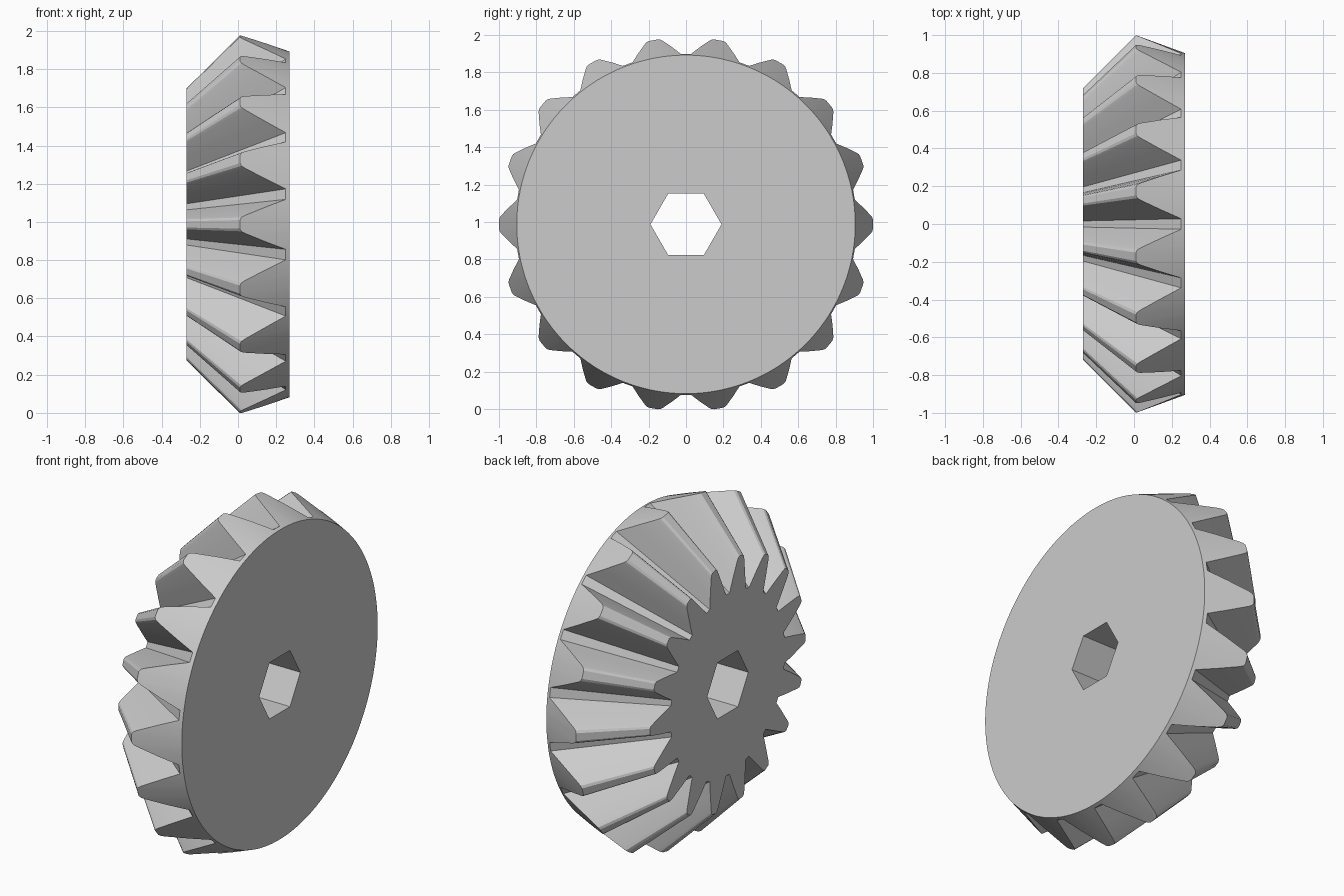
import bpy, bmesh
from math import radians, sin, cos, pi

cube = bpy.data.objects.get("Cube")
if cube:
    bpy.data.objects.remove(cube, do_unlink=True)

TEETH = 18
AXIS_Z = 0.987
APEX_X = -0.99          # all tooth lines converge here
SMALL_X, BACK_X = -0.27, 0.27
TIP_X, TIP_R = 0.01, 1.0
RIM_R = 0.905
HOLE_R = 0.19

steel = bpy.data.materials.new("light_grey_metal")
steel.use_nodes = True
grey = (0.6, 0.6, 0.6, 1)
steel.diffuse_color = grey
steel.node_tree.nodes["Principled BSDF"].inputs["Base Color"].default_value = grey

# Half tooth section: angle from tooth centre, position along the back cone
half_tooth = [(1.3, 0.01), (2.1, 0.018), (2.7, 0.036), (5.5, 0.145), (8.25, 0.25)]
tooth = [(-a, x) for a, x in reversed(half_tooth)] + half_tooth


def back_cone_radius(x):
    return TIP_R + (RIM_R - TIP_R) * (x - TIP_X) / (BACK_X - TIP_X)


bm = bmesh.new()


def vert(x, r, angle):
    return bm.verts.new((x, r * cos(angle), r * sin(angle)))


def bridge(a, b):
    n = len(a)
    for i in range(n):
        j = (i + 1) % n
        bm.faces.new((a[i], a[j], b[j], b[i]))


def ring_edges(ring):
    return [bm.edges.get((v, ring[i - 1])) for i, v in enumerate(ring)]


# Rings: small toothed end, large toothed end, round back rim
small, large, rim = [], [], []
for k in range(TEETH):
    for a, x in tooth:
        angle = radians(360 / TEETH * k + a)
        r = back_cone_radius(x)
        scale = (SMALL_X - APEX_X) / (x - APEX_X)
        small.append(vert(SMALL_X, r * scale, angle))
        large.append(vert(x, r, angle))
        rim.append(vert(BACK_X, RIM_R, angle))
bridge(small, large)
bridge(large, rim)

# Hexagonal shaft hole
hole_front = [vert(SMALL_X, HOLE_R, i * pi / 3) for i in range(6)]
hole_back = [vert(BACK_X, HOLE_R, i * pi / 3) for i in range(6)]
bridge(hole_front, hole_back)

# Flat end faces around the hole
for outer, inner in ((small, hole_front), (rim, hole_back)):
    bmesh.ops.triangle_fill(bm, use_beauty=True, use_dissolve=False,
                            edges=ring_edges(outer) + ring_edges(inner))
bmesh.ops.recalc_face_normals(bm, faces=bm.faces[:])

mesh = bpy.data.meshes.new("bevel_gear")
bm.to_mesh(mesh)
bm.free()
mesh.materials.append(steel)
gear = bpy.data.objects.new("bevel_gear", mesh)
gear.location.z = AXIS_Z
bpy.context.collection.objects.link(gear)

bpy.ops.object.select_all(action="DESELECT")
gear.select_set(True)
bpy.context.view_layer.objects.active = gear
bpy.ops.object.shade_smooth_by_angle(angle=radians(28))
